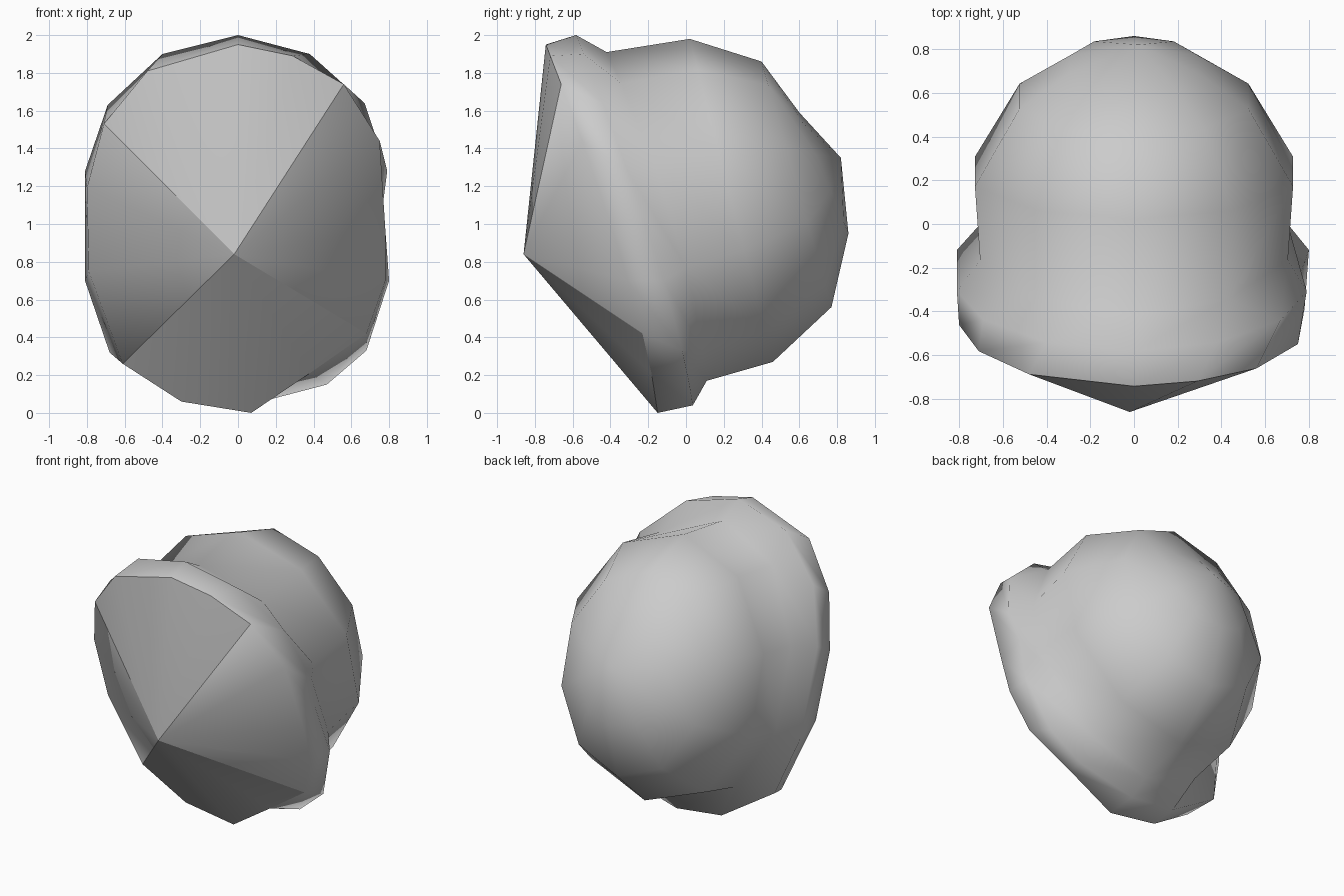
import bpy, bmesh, math

if "Cube" in bpy.data.objects:
    bpy.data.objects.remove(bpy.data.objects["Cube"])

# Rim outlines as seen from the front (x, z); depth follows a sagging slope
FRONT_RIM = [(0, 1.95), (.29, 1.89), (.56, 1.74), (.75, 1.44), (.78, .97),
             (.78, .7), (.68, .42), (.38, .21), (.07, 0), (-.3, .06),
             (-.61, .26), (-.79, .75), (-.8, 1.19), (-.71, 1.53), (-.48, 1.81)]
BACK_RIM = [(0, 2), (.38, 1.9), (.67, 1.64), (.79, 1.28), (.76, 1.05),
            (.8, .7), (.68, .33), (.47, .15), (.05, .04), (-.3, .08),
            (-.68, .32), (-.81, .7), (-.81, 1.28), (-.69, 1.63), (-.4, 1.9)]
# Body sections: top (y, z), bottom (y, z), half width, backward bow at the sides
SECTIONS = [((-.42, 1.91), (.11, .17), .74, .08),
            ((.02, 1.98), (.46, .27), .765, 0),
            ((.40, 1.86), (.77, .56), .55, 0),
            ((.60, 1.59), (.86, .95), .31, 0)]
FRONT_TIP, BACK_TIP = (-.02, -.86, .84), (.02, .82, 1.35)
CREASES = (13, 2, 6, 10)   # front rim corners where the front creases start
SIDES = 10


def sloped(outline, y_bottom, y_top):
    return [(x, y_bottom + (y_top - y_bottom) * (z / 1.97) ** 1.3, z)
            for x, z in outline]


def section(top, bottom, width, bow):
    pts = []
    for i in range(SIDES):
        a = 2 * math.pi * i / SIDES
        t = (1 - math.cos(a)) / 2
        pts.append((width * math.sin(a),
                    top[0] + (bottom[0] - top[0]) * t + bow * math.sin(a) ** 2,
                    top[1] + (bottom[1] - top[1]) * t))
    return pts


bm = bmesh.new()


def ring(points):
    return [bm.verts.new(p) for p in points]


def skin(a, b):
    """Join two equally long lists of vertices; repeats collapse to triangles."""
    for i in range(len(a)):
        j = (i + 1) % len(a)
        corners = list(dict.fromkeys((a[i], a[j], b[j], b[i])))
        if len(corners) > 2:
            bm.faces.new(corners)


# Front point and rim
front = ring(sloped(FRONT_RIM, -.15, -.75))
back = ring(sloped(BACK_RIM, .04, -.57))
tip = bm.verts.new(FRONT_TIP)
skin(front, [tip] * len(front))
skin(front, back)

# Domed body; rim pleats run to the neck corner at the matching step
body = [ring(section(*s)) for s in SECTIONS]
neck = [body[0][(i * SIDES + len(back) // 2) // len(back) % SIDES]
        for i in range(len(back))]
skin(back, neck)
for a, b in zip(body, body[1:]):
    skin(a, b)
skin(body[-1], [bm.verts.new(BACK_TIP)] * SIDES)

# Smooth shading with creased top and bottom front sectors
bmesh.ops.recalc_face_normals(bm, faces=bm.faces)
for f in bm.faces:
    f.smooth = True
for i in CREASES:
    bm.edges.get((front[i], tip)).smooth = False
for i in [13, 14, 0, 1, 6, 7, 8, 9]:
    bm.edges.get((front[i], front[(i + 1) % len(front)])).smooth = False

mesh = bpy.data.meshes.new("domed_shell")
bm.to_mesh(mesh)
bm.free()
obj = bpy.data.objects.new("domed_shell", mesh)
bpy.context.collection.objects.link(obj)
